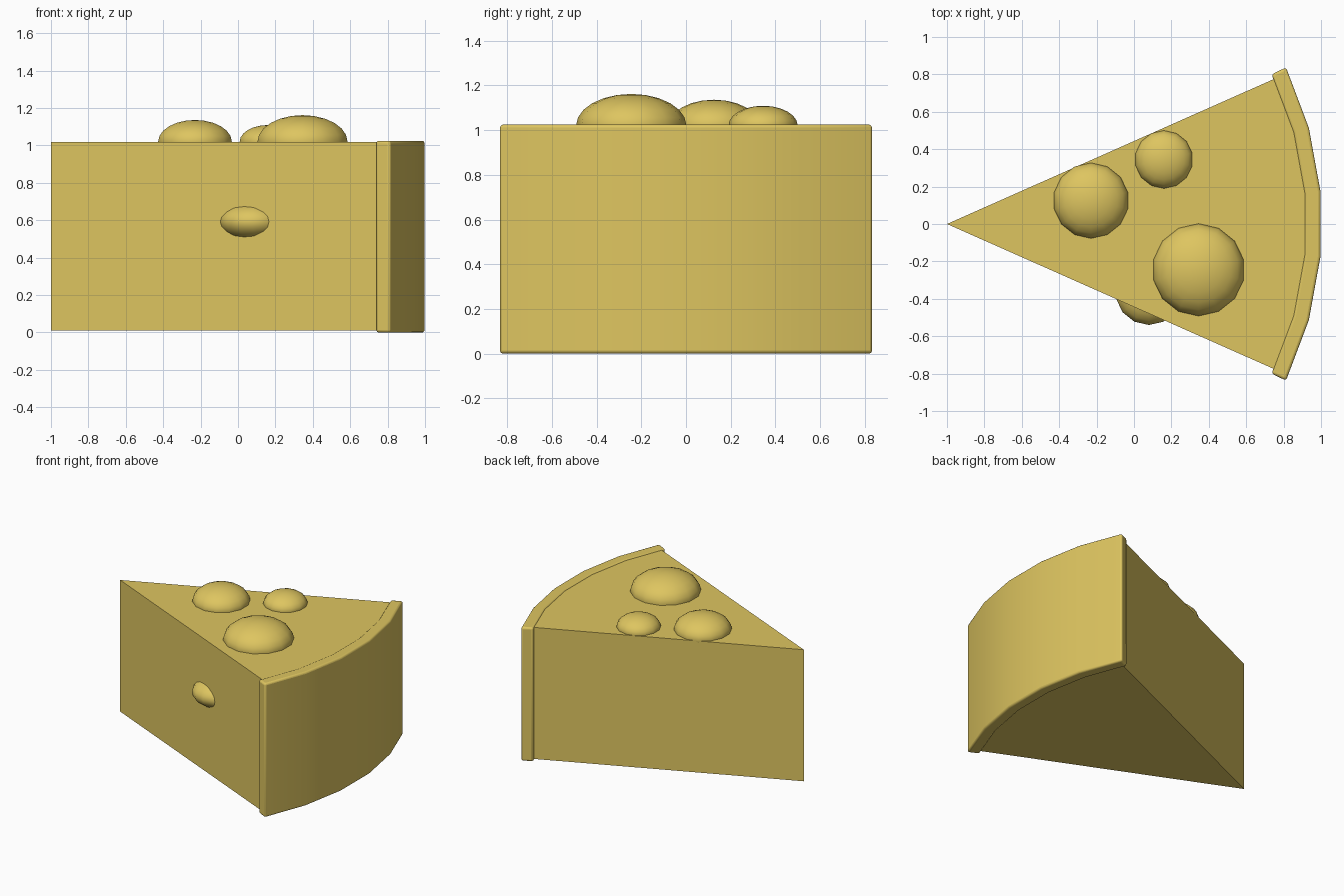
import bpy, bmesh, math

if "Cube" in bpy.data.objects:
    bpy.data.objects.remove(bpy.data.objects["Cube"])

cheese = bpy.data.materials.new("cheese_yellow")
cheese.diffuse_color = (0.73, 0.56, 0.117, 1)
cheese.use_nodes = True
cheese.node_tree.nodes["Principled BSDF"].inputs["Base Color"].default_value = cheese.diffuse_color


def finish(bm, name, smooth_angle=None, bevel=0):
    bmesh.ops.recalc_face_normals(bm, faces=bm.faces)
    mesh = bpy.data.meshes.new(name)
    bm.to_mesh(mesh)
    bm.free()
    mesh.materials.append(cheese)
    obj = bpy.data.objects.new(name, mesh)
    bpy.context.collection.objects.link(obj)
    if bevel:
        mod = obj.modifiers.new("rounded_edges", 'BEVEL')
        mod.width = bevel
        mod.segments = 3
        mod.limit_method = 'ANGLE'
        mod.angle_limit = math.radians(40)
    if smooth_angle:
        bpy.ops.object.select_all(action='DESELECT')
        obj.select_set(True)
        bpy.context.view_layer.objects.active = obj
        bpy.ops.object.shade_smooth_by_angle(angle=math.radians(smooth_angle))
    return obj


def prism(name, outline, z0, z1, **kw):
    bm = bmesh.new()
    face = bm.faces.new([bm.verts.new((x, y, z0)) for x, y in outline])
    ext = bmesh.ops.extrude_face_region(bm, geom=[face])
    tops = [v for v in ext["geom"] if isinstance(v, bmesh.types.BMVert)]
    bmesh.ops.translate(bm, verts=tops, vec=(0, 0, z1 - z0))
    return finish(bm, name, **kw)


# Five-segment arc shared by the rind and the back of the wedge
CENTRE, STEP = -0.915, math.radians(10.34)


def arc(radius):
    return [(CENTRE + radius * math.cos((i - 2.5) * STEP),
             radius * math.sin((i - 2.5) * STEP)) for i in range(6)]


# Wedge body, its back edge buried inside the rind
back = arc(1.875)
back[0], back[-1] = (0.775, -0.787), (0.775, 0.787)
prism("cheese_wedge", [(-1, 0)] + back, 0.01, 1.018)

# Curved rind along the back
prism("rind", arc(1.92) + arc(1.834)[::-1], 0, 1.025, smooth_angle=40, bevel=0.014)


# Flattened round bubbles on the top and the front side
def bubble(name, x, y, z, radius):
    bm = bmesh.new()
    bmesh.ops.create_uvsphere(bm, u_segments=14, v_segments=12, radius=1)
    bmesh.ops.scale(bm, verts=bm.verts, vec=(radius, radius, radius * 0.575))
    bmesh.ops.translate(bm, verts=bm.verts, vec=(x, y, z))
    finish(bm, name, smooth_angle=40)


bubble("large_top_bubble", 0.345, -0.245, 1.02, 0.247)
bubble("medium_top_bubble", -0.23, 0.125, 1.02, 0.202)
bubble("small_top_bubble", 0.16, 0.345, 1.02, 0.155)
bubble("side_bubble", 0.08, -0.36, 0.592, 0.18)
